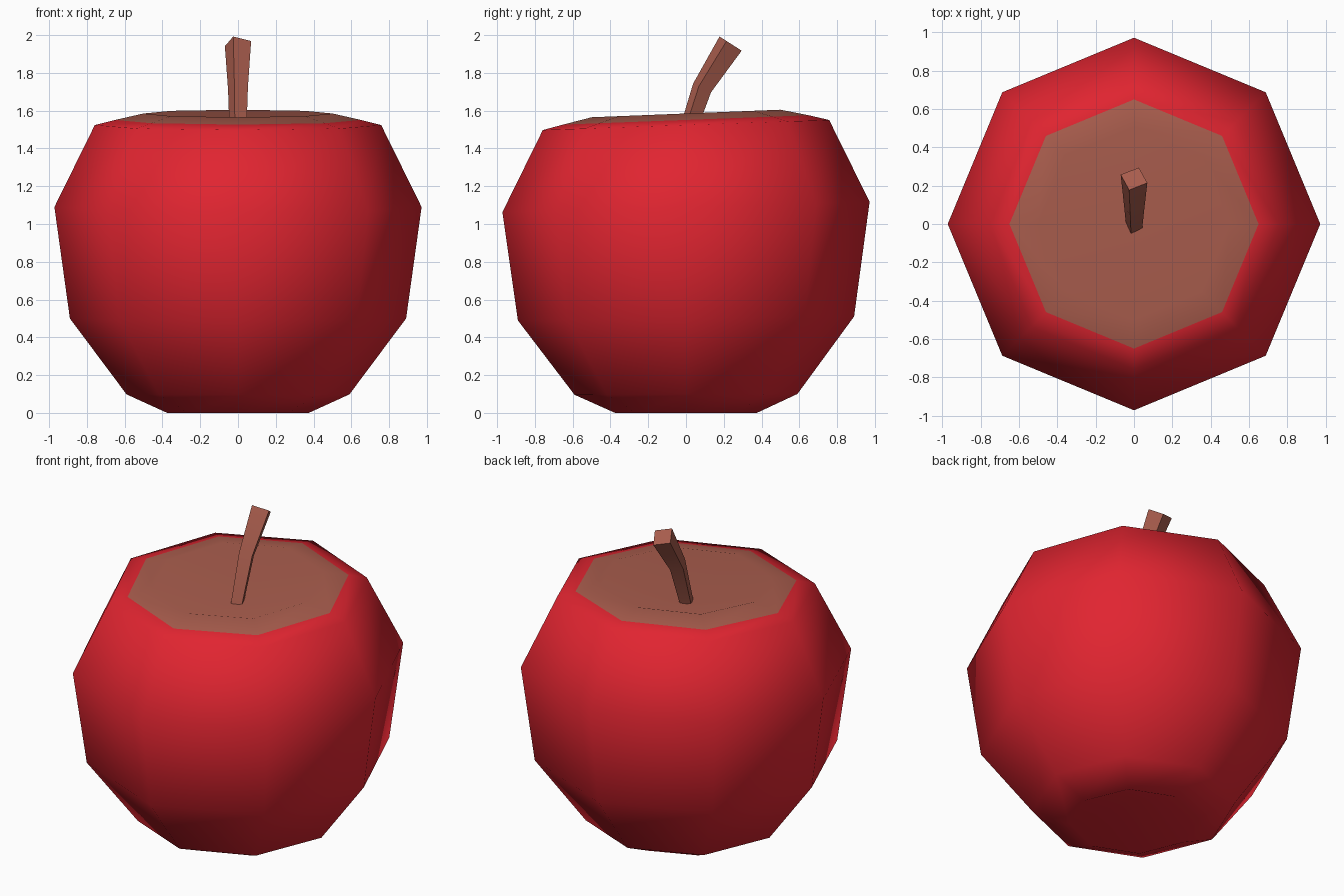
import bpy, bmesh, math
from mathutils import Vector

if "Cube" in bpy.data.objects:
    bpy.data.objects.remove(bpy.data.objects["Cube"])


def material(name, rgb):
    m = bpy.data.materials.new(name)
    m.diffuse_color = (*rgb, 1)
    m.use_nodes = True
    m.node_tree.nodes["Principled BSDF"].inputs["Base Color"].default_value = m.diffuse_color
    return m


red = material("apple red", (0.75, 0.018, 0.03))
brown = material("stem brown", (0.40, 0.11, 0.075))


def finish(bm, name, mats, angle):
    bmesh.ops.recalc_face_normals(bm, faces=bm.faces)
    me = bpy.data.meshes.new(name)
    bm.to_mesh(me)
    bm.free()
    ob = bpy.data.objects.new(name, me)
    bpy.context.collection.objects.link(ob)
    for m in mats:
        me.materials.append(m)
    bpy.ops.object.select_all(action='DESELECT')
    ob.select_set(True)
    bpy.context.view_layer.objects.active = ob
    bpy.ops.object.shade_smooth_by_angle(angle=math.radians(angle))
    return ob


def bridge(bm, a, b):
    n = len(a)
    return [bm.faces.new((a[i], a[(i + 1) % n], b[(i + 1) % n], b[i])) for i in range(n)]


def fan(bm, ring, tip):
    n = len(ring)
    return [bm.faces.new((ring[i], ring[(i + 1) % n], tip)) for i in range(n)]


# Apple body: eight-sided rings (radius, height, tilt towards the back)
profile = [(0.375, 0.0, 0.0), (0.59, 0.098, 0.004), (0.89, 0.5, 0.012), (0.972, 1.09, 0.028),
           (0.758, 1.524, 0.035), (0.65, 1.551, 0.038), (0.5, 1.585, 0.04)]
bm = bmesh.new()
rings = []
for r, z, tilt in profile:
    ring = []
    for i in range(8):
        a = i * math.pi / 4
        y = r * math.sin(a)
        ring.append(bm.verts.new((r * math.cos(a), y, z + tilt * y)))
    rings.append(ring)
for k in range(len(rings) - 1):
    for f in bridge(bm, rings[k], rings[k + 1]):
        f.material_index = 1 if k == len(rings) - 2 else 0
# Dimples below and above
fan(bm, rings[0], bm.verts.new((0, 0, 0.15)))
for f in fan(bm, rings[-1], bm.verts.new((0, 0, 1.44))):
    f.material_index = 1
finish(bm, "apple_body", [red, brown], 75)

# Bent four-sided stem: (centre y, centre z, radius, lean from vertical)
bm = bmesh.new()
rings = []
for y, z, r, lean in [(-0.015, 1.42, 0.045, 0.25), (0.085, 1.72, 0.056, 0.45), (0.236, 1.955, 0.074, 0.57)]:
    u = Vector((1, 0, 0))
    v = Vector((0, math.cos(lean), -math.sin(lean)))
    ring = []
    for i in range(4):
        a = math.radians(70 + 90 * i)
        ring.append(bm.verts.new(Vector((0, y, z)) + r * (math.cos(a) * u + math.sin(a) * v)))
    rings.append(ring)
for a, b in zip(rings, rings[1:]):
    bridge(bm, a, b)
bm.faces.new(rings[0])
bm.faces.new(rings[-1])
finish(bm, "stem", [brown], 60)
